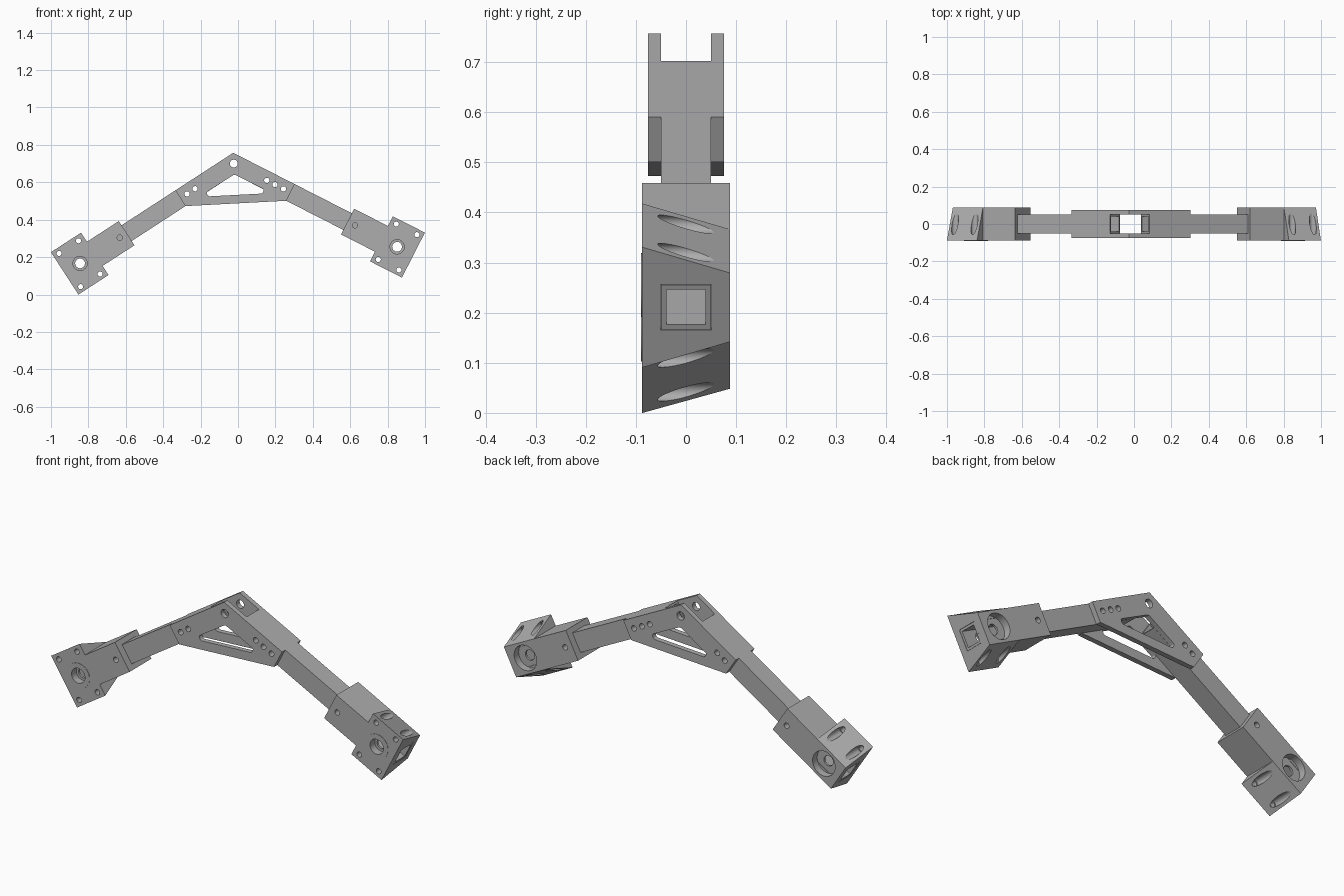
import bpy
import bmesh
from math import radians, cos, sin
from mathutils import Matrix, Vector

if "Cube" in bpy.data.objects:
    bpy.data.objects.remove(bpy.data.objects["Cube"], do_unlink=True)

grey = bpy.data.materials.new("plain grey")
grey.use_nodes = True
GREY = (0.42, 0.42, 0.42, 1)
grey.diffuse_color = GREY
grey.node_tree.nodes["Principled BSDF"].inputs["Base Color"].default_value = GREY

# Main sizes
TUBE = 0.05        # half width of the square tube
WALL = 0.011
DEPTH = 0.088      # half depth of the end block
SLEEVE = 0.077     # half height of the sleeve
FLANGE = 0.135     # half height of the flange at the front
END = 1.078        # distance from the apex to the outer end
BORE = 0.98        # distance from the apex to the bore
FRAME = Matrix.Translation((-0.0226, 0, 0.70)) @ Matrix.Rotation(radians(-3), 4, 'Y')


def make_object(name, bm):
    bmesh.ops.recalc_face_normals(bm, faces=bm.faces)
    mesh = bpy.data.meshes.new(name)
    bm.to_mesh(mesh)
    bm.free()
    mesh.materials.append(grey)
    obj = bpy.data.objects.new(name, mesh)
    bpy.context.collection.objects.link(obj)
    return obj


def box(name, x0, x1, y0, y1, z0, z1):
    bm = bmesh.new()
    bmesh.ops.create_cube(bm, size=1)
    for v in bm.verts:
        v.co = Vector(((x0, x1)[v.co.x > 0], (y0, y1)[v.co.y > 0], (z0, z1)[v.co.z > 0]))
    return make_object(name, bm)


def pin(name, x, z, radius, y0, y1):
    """Cylinder along y."""
    bm = bmesh.new()
    turn = Matrix.Translation((x, (y0 + y1) / 2, z)) @ Matrix.Rotation(radians(90), 4, 'X')
    bmesh.ops.create_cone(bm, cap_ends=True, segments=48, radius1=radius,
                          radius2=radius, depth=y1 - y0, matrix=turn)
    return make_object(name, bm)


def prism(name, points, y0, y1, rounding=0):
    """Extrude an x, z outline along y."""
    bm = bmesh.new()
    face = bm.faces.new([bm.verts.new((x, y0, z)) for x, z in points])
    grown = bmesh.ops.extrude_face_region(bm, geom=[face])
    bmesh.ops.translate(bm, vec=(0, y1 - y0, 0),
                        verts=[g for g in grown["geom"] if isinstance(g, bmesh.types.BMVert)])
    if rounding:
        edges = [e for e in bm.edges if abs(e.verts[0].co.y - e.verts[1].co.y) > 1e-4]
        bmesh.ops.bevel(bm, geom=edges, offset=rounding, segments=4, affect='EDGES', profile=0.5)
    return make_object(name, bm)


def combine(obj, others, operation='DIFFERENCE'):
    """Apply boolean operations and remove the helpers."""
    for other in others:
        mod = obj.modifiers.new("cut", 'BOOLEAN')
        mod.operation, mod.solver, mod.object = operation, 'EXACT', other
    graph = bpy.context.evaluated_depsgraph_get()
    mesh = bpy.data.meshes.new_from_object(obj.evaluated_get(graph))
    obj.modifiers.clear()
    obj.data = mesh
    for other in others:
        bpy.data.objects.remove(other, do_unlink=True)


def place(obj, matrix):
    obj.data.transform(matrix)
    if matrix.determinant() < 0:
        obj.data.flip_normals()
    bpy.ops.object.select_all(action='DESELECT')
    obj.select_set(True)
    bpy.context.view_layer.objects.active = obj
    bpy.ops.object.shade_smooth_by_angle(angle=radians(12))


def build_arm(side, word, bolts):
    mirror = Matrix.Diagonal((side, 1, 1, 1))
    matrix = FRAME @ mirror @ Matrix.Rotation(radians(30), 4, 'Y')

    # Hollow square tube
    tube = box(word + "_tube", 0.094, END - 0.001, -TUBE, TUBE, -TUBE, TUBE)
    inner = TUBE - WALL
    cuts = [box("cut", 0, 1.2, -inner, inner, -inner, inner),
            pin("cut", BORE, 0, 0.026, -0.2, 0.2)]
    cuts += [pin("cut", x, 0, 0.014, -0.2, 0.2) for x in bolts]
    combine(tube, cuts)
    place(tube, matrix)

    # End block: sleeve plus a flange tapering to the back
    block = box(word + "_end_block", END - 0.395, END, -DEPTH, DEPTH, -SLEEVE, SLEEVE)
    flange = box("flange", END - 0.192, END, -DEPTH, DEPTH, -FLANGE, FLANGE)
    for v in flange.data.vertices:
        if v.co.y > 0:
            v.co.z *= SLEEVE / FLANGE
    combine(block, [flange], 'UNION')
    gap = TUBE + 0.001
    cuts = [box("cut", 0, 1.2, -gap, gap, -gap, gap),
            pin("cut", BORE, 0, 0.064, gap, 0.2),
            pin("cut", BORE, 0, 0.062, -0.2, -gap),
            pin("cut", 0.727, 0, 0.014, -0.2, 0.2)]
    for x in (END - 0.033, END - 0.157):
        for z in (-0.106, 0.106):
            cuts.append(pin("cut", x, z, 0.0135, -0.2, 0.2))
            cuts.append(pin("cut", x, z, 0.0185, -0.056, 0.2))
    combine(block, cuts)
    place(block, matrix)

    # Bushing set in the front face
    bushing = pin(word + "_bushing", BORE, 0, 0.064, -DEPTH - 0.002, -gap)
    combine(bushing, [pin("cut", BORE, 0, 0.038, -0.2, 0)])
    place(bushing, matrix)


build_arm(1, "left", (0.198, 0.247, 0.298))
build_arm(-1, "right", (0.247, 0.298))

# Gusset plates on both faces of the joint
along = Vector((cos(radians(30)), -sin(radians(30))))
normal = Vector((sin(radians(30)), cos(radians(30))))
apex = Vector((0, TUBE / cos(radians(30))))
top = apex + along * 0.369
low = top - normal * TUBE * 2
outline = [apex, top, low, (-low.x, low.y), (-top.x, top.y)]
window = [(0, -0.058), (0.155, -0.146), (0.145, -0.168), (-0.145, -0.168), (-0.155, -0.146)]
for word, y0, y1 in (("front", -0.076, -TUBE), ("back", TUBE, 0.076)):
    plate = prism(word + "_gusset", outline, y0, y1)
    cuts = [prism("cut", window, -0.2, 0.2, 0.008), pin("cut", 0, 0, 0.021, -0.2, 0.2)]
    for side, bolts in ((1, (0.198, 0.247, 0.298)), (-1, (0.247, 0.298))):
        cuts += [pin("cut", side * along.x * d, along.y * d, 0.014, -0.2, 0.2) for d in bolts]
    combine(plate, cuts)
    place(plate, FRAME)
